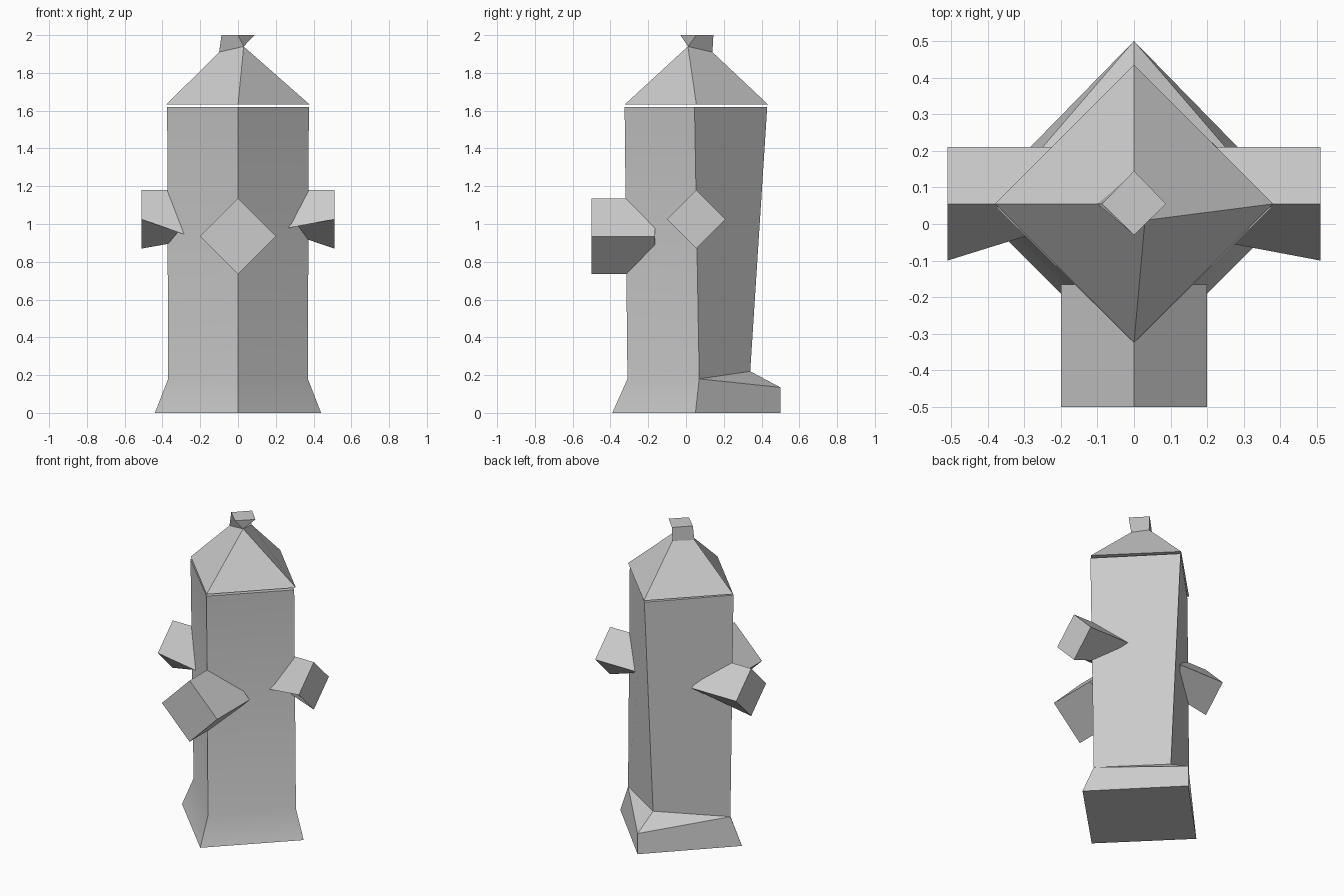
import bpy
import bmesh
from math import radians

cube = bpy.data.objects.get("Cube")
if cube:
    bpy.data.objects.remove(cube, do_unlink=True)

grey = bpy.data.materials.new("plain grey")
grey.use_nodes = True
colour = (0.6, 0.6, 0.6, 1)
grey.diffuse_color = colour
grey.node_tree.nodes["Principled BSDF"].inputs["Base Color"].default_value = colour

MID = 0.055  # y of the body axis


def loft(name, rings):
    """Skin a stack of rings, cap both ends and weld corners that coincide."""
    bm = bmesh.new()
    loops = [[bm.verts.new(p) for p in ring] for ring in rings]
    for a, b in zip(loops, loops[1:]):
        for i in range(len(a)):
            j = (i + 1) % len(a)
            bm.faces.new((a[i], a[j], b[j], b[i]))
    bm.faces.new(loops[0][::-1])
    bm.faces.new(loops[-1])
    bmesh.ops.remove_doubles(bm, verts=bm.verts[:], dist=0.0005)
    bmesh.ops.recalc_face_normals(bm, faces=bm.faces[:])
    mesh = bpy.data.meshes.new(name)
    bm.to_mesh(mesh)
    bm.free()
    mesh.materials.append(grey)
    obj = bpy.data.objects.new(name, mesh)
    bpy.context.collection.objects.link(obj)
    bpy.ops.object.select_all(action="DESELECT")
    obj.select_set(True)
    bpy.context.view_layer.objects.active = obj
    bpy.ops.object.shade_smooth_by_angle(angle=radians(30))
    return obj


def ring(half, side_y, z, front, back, back_z=None):
    """Diamond ring: front, left, back and right corners."""
    return [(0, front, z), (half, side_y, z),
            (0, back, z if back_z is None else back_z), (-half, side_y, z)]


# Body with flared base and a stepped heel at the back
base = ring(0.44, 0.05, 0, -0.39, 0.5)
ankle = ring(0.37, 0.07, 0.18, -0.31, 0.34, 0.22)
shoulder = ring(0.375, 0.045, 1.62, -0.325, 0.43)
body = loft("body", [base, ankle, shoulder])

# The heel fills the space between the base and the ankle
bm = bmesh.new()
bm.from_mesh(body.data)
corner = {}
for v in bm.verts:
    if v.co.z < 0.3:
        key = ("low" if v.co.z < 0.1 else "high",
               "back" if v.co.y > 0.2 else "left" if v.co.x > 0.1
               else "right" if v.co.x < -0.1 else "front")
        corner[key] = v
heel = bm.verts.new((0, 0.5, 0.135))
for f in list(bm.faces):
    if corner["low", "back"] in f.verts and corner["high", "back"] in f.verts:
        bm.faces.remove(f)
for e in list(bm.edges):
    if not e.link_faces:
        bm.edges.remove(e)
for side in ("left", "right"):
    low, high = corner["low", side], corner["high", side]
    bm.faces.new((low, corner["low", "back"], heel, high))
    bm.faces.new((high, heel, corner["high", "back"]))
bmesh.ops.recalc_face_normals(bm, faces=bm.faces[:])
bm.to_mesh(body.data)
bm.free()
bpy.context.view_layer.objects.active = body
bpy.ops.object.shade_smooth_by_angle(angle=radians(30))

# Roof: the neck's front and left corners meet in one pinched point
pinch = (0.03, 0.01, 1.94)
eaves = ring(0.38, MID, 1.632, -0.325, 0.435)
neck = [pinch, pinch, (0, 0.14, 1.91), (-0.1, MID, 1.91)]
knob = ring(0.0875, MID, 2.0, -0.03, 0.145)
loft("roof", [eaves, neck, knob])


# Front nozzle
def nozzle_ring(y, r=0.2, z=0.935):
    return [(0, y, z + r), (r, y, z), (0, y, z - r), (-r, y, z)]


loft("front_nozzle", [nozzle_ring(-0.5), nozzle_ring(-0.165)])


# Side nozzles: square outer ends, lower front edges tapering into the body
def side_nozzle(name, s, tip, under_z):
    r, z = 0.155, 1.025
    outer = [(s * 0.51, MID, z + r), (s * 0.51, MID - r, z),
             (s * 0.51, MID, z - r), (s * 0.51, MID + r, z)]
    inner = [(s * 0.19, MID, z + r), (s * tip[0], tip[1], tip[2]),
             (s * 0.2, MID, under_z), (s * 0.19, MID + r, z)]
    loft(name, [outer, inner])


side_nozzle("left_nozzle", 1, (0.245, -0.05, 0.975), 0.975)
side_nozzle("right_nozzle", -1, (0.285, -0.03, 0.945), 0.925)
